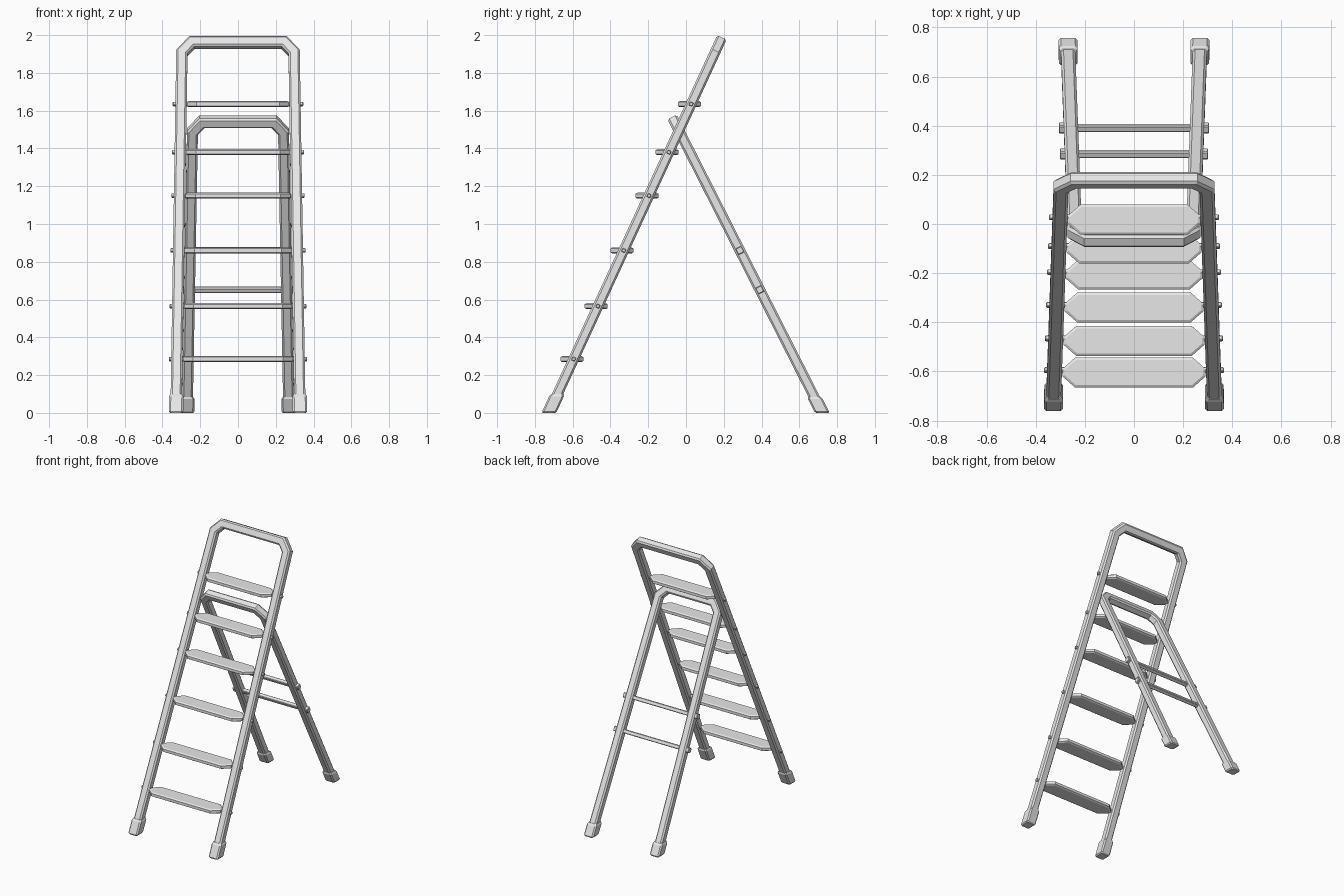
import bpy, bmesh, math
from mathutils import Vector

if "Cube" in bpy.data.objects:
    bpy.data.objects.remove(bpy.data.objects["Cube"])

grey = bpy.data.materials.new("light grey metal")
grey.diffuse_color = (0.8, 0.8, 0.8, 1)
grey.use_nodes = True
grey.node_tree.nodes["Principled BSDF"].inputs["Base Color"].default_value = grey.diffuse_color


def octagon(a, b, cx, cy=None):
    """Rectangle of half sizes a, b with cut corners."""
    cy = cx if cy is None else cy
    return [(a, -b + cy), (a, b - cy), (a - cx, b), (-a + cx, b),
            (-a, b - cy), (-a, -b + cy), (-a + cx, -b), (a - cx, -b)]


def loft(name, rings):
    """Skin a list of vertex rings and cap both ends."""
    bm = bmesh.new()
    vs = [[bm.verts.new(p) for p in r] for r in rings]
    n = len(rings[0])
    for r, s in zip(vs, vs[1:]):
        for i in range(n):
            j = (i + 1) % n
            bm.faces.new((r[i], r[j], s[j], s[i]))
    bm.faces.new(vs[0][::-1])
    bm.faces.new(vs[-1])
    bmesh.ops.recalc_face_normals(bm, faces=bm.faces)
    me = bpy.data.meshes.new(name)
    bm.to_mesh(me)
    bm.free()
    me.materials.append(grey)
    ob = bpy.data.objects.new(name, me)
    bpy.context.collection.objects.link(ob)
    return ob


class Frame:
    """A tilted hoop: y and z of the ground point and the top edge, half width at foot and top."""

    def __init__(self, y0, ytop, ztop, x0, xtop):
        self.o = Vector((0, y0, 0))
        d = Vector((0, ytop - y0, ztop))
        self.len = d.length
        self.d = d.normalized()
        self.n = self.d.cross(Vector((1, 0, 0)))
        self.x0, self.xtop, self.ztop = x0, xtop, ztop

    def x(self, z):
        return self.x0 + (self.xtop - self.x0) * z / self.ztop

    def at(self, z, x=0):
        return self.o + self.d * (z / self.d.z) + Vector((x, 0, 0))

    def hoop(self, name, hw, ht, cut_x, cut_v):
        v0, vt = 0.045, self.len - hw
        xb = self.x(v0 * self.d.z)
        half = [Vector((xb, v0)), Vector((self.xtop, vt - cut_v)),
                Vector((self.xtop - cut_x, vt))]
        path = half + [Vector((-p.x, p.y)) for p in reversed(half)]
        rings = []
        for i, p in enumerate(path):
            t1 = (p - path[max(i - 1, 0)]) if i else path[1] - p
            t2 = (path[i + 1] - p) if i < len(path) - 1 else t1
            n1 = Vector((t1.y, -t1.x)).normalized()
            n2 = Vector((t2.y, -t2.x)).normalized()
            m = (n1 + n2).normalized()
            m /= m.dot(n1)
            rings.append([Vector((p.x + m.x * a, 0, 0)) + self.o
                          + self.d * (p.y + m.y * a) + self.n * c
                          for a, c in octagon(hw, ht, 0.010)])
        loft(name, rings)

    def foot(self, name, s, h):
        rings = []
        for z, k in ((0, 0.006), (0.008, 0), (h - 0.012, 0), (h, 0.006)):
            c = self.at(z, s * self.x(z))
            rings.append([c + Vector((a, b, 0))
                          for a, b in octagon(0.038 - k, 0.039 - k, 0.009)])
        loft(name, rings)


front = Frame(-0.726, 0.19, 1.988, 0.328, 0.297)
rear = Frame(0.722, -0.074, 1.567, 0.269, 0.241)

# Two hoops and their four rubber feet
front.hoop("front_frame", 0.030, 0.0275, 0.053, 0.060)
rear.hoop("rear_frame", 0.029, 0.0275, 0.050, 0.058)
for s, side in ((1, "right"), (-1, "left")):
    front.foot("front_foot_" + side, s, 0.10)
    rear.foot("rear_foot_" + side, s, 0.085)


def x_bar(name, centre, sections, d, n):
    """Bar along x from (x, half size) sections, aligned to a frame."""
    loft(name, [[centre + Vector((x, 0, 0)) + d * a + n * b
                 for a, b in octagon(h, h, h * 0.3)] for x, h in sections])


# Steps with cut corners, and the bolts holding them
for i, z in enumerate((0.285, 0.565, 0.86, 1.15, 1.38, 1.635)):
    c = front.at(z)
    xc = front.x(z)
    hx = xc - 0.032
    rings = []
    for dz, k in ((-0.016, 0.010), (-0.010, 0), (0.010, 0), (0.016, 0.010)):
        rings.append([c + Vector((a, b - 0.010, dz))
                      for a, b in octagon(hx - k, 0.061 - k, 0.052 - k * 0.6, 0.046 - k * 0.6)])
    loft("step_%d" % (i + 1), rings)
    for s in (1, -1):
        x_bar("step_bolt_%d_%s" % (i + 1, "right" if s > 0 else "left"), c,
              [(s * (hx - 0.02), 0.010), (s * (xc + 0.039), 0.010), (s * (xc + 0.043), 0.007)],
              front.d, front.n)

# Rear cross bars with end caps
for i, z in enumerate((0.652, 0.86)):
    xo = rear.x(z) + 0.029
    x_bar("rear_bar_%d" % (i + 1), rear.at(z), [(-xo, 0.014), (xo, 0.014)], rear.d, rear.n)
    for s in (1, -1):
        x_bar("rear_bar_cap_%d_%s" % (i + 1, "right" if s > 0 else "left"), rear.at(z),
              [(s * (xo - 0.02), 0.018), (s * (xo + 0.016), 0.018), (s * (xo + 0.019), 0.015)],
              rear.d, rear.n)
